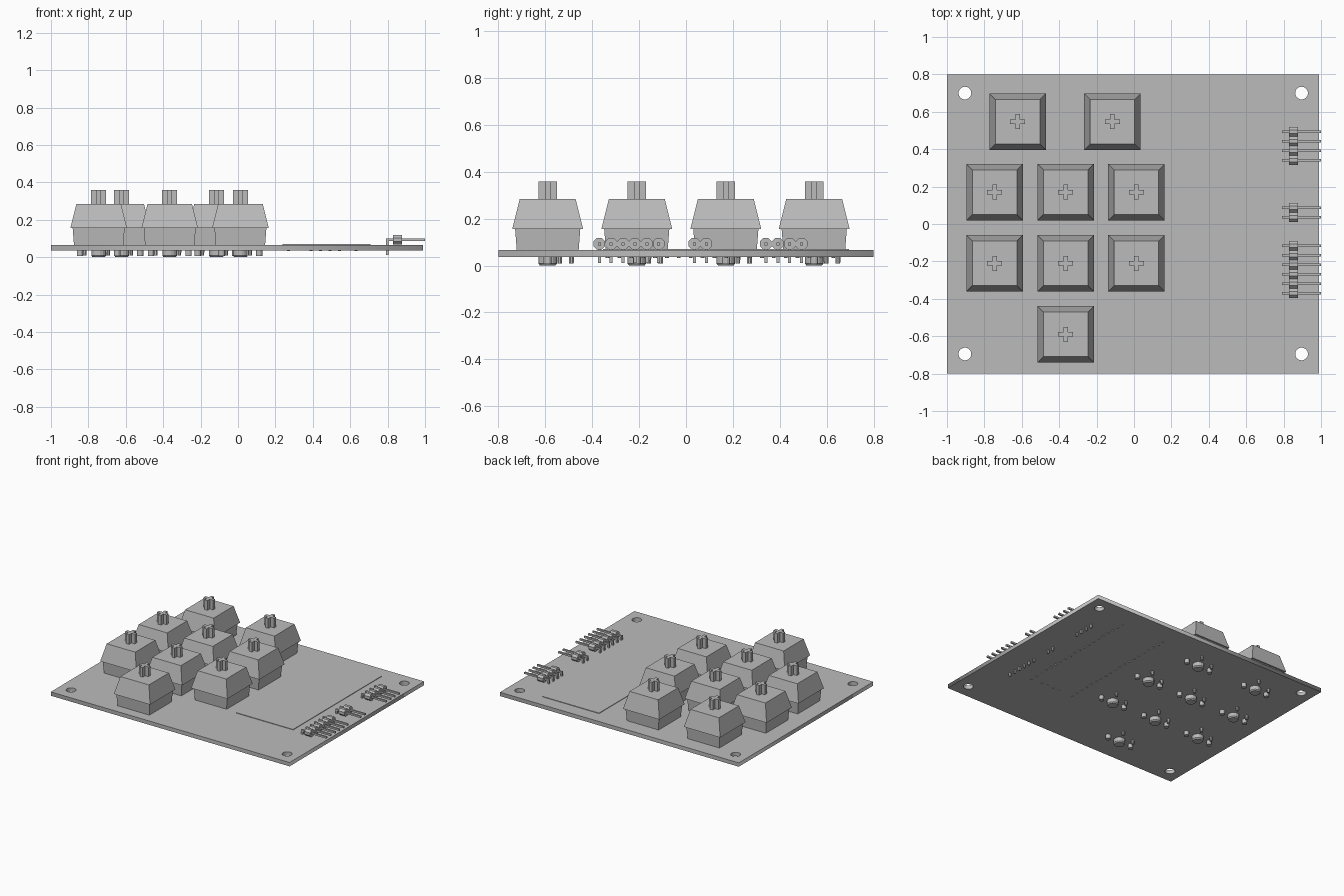
import bpy
import bmesh
from math import cos, sin, pi
from mathutils import Matrix, Vector

if "Cube" in bpy.data.objects:
    bpy.data.objects.remove(bpy.data.objects["Cube"])

# One plain grey for the whole assembly
grey = bpy.data.materials.new("plain grey")
grey.use_nodes = True
GREY = (0.5, 0.5, 0.5, 1)
grey.diffuse_color = GREY
grey.node_tree.nodes["Principled BSDF"].inputs["Base Color"].default_value = GREY

BOTTOM, TOP = 0.037, 0.066   # board faces
PITCH = 0.0507               # pin spacing


def loft(bm, sections, sides, centre=(0, 0)):
    """Stack regular polygons given as (z, width across flats) and close the ends."""
    rings = []
    for z, width in sections:
        r = width / 2 / cos(pi / sides)
        angles = [2 * pi * (i + 0.5) / sides for i in range(sides)]
        rings.append([bm.verts.new((centre[0] + r * cos(a), centre[1] + r * sin(a), z))
                      for a in angles])
    for low, high in zip(rings, rings[1:]):
        for i in range(sides):
            j = (i + 1) % sides
            bm.faces.new((low[i], low[j], high[j], high[i]))
    bm.faces.new(rings[0][::-1])
    bm.faces.new(rings[-1])
    return [v for ring in rings for v in ring]


def box(bm, low, high):
    low, high = Vector(low), Vector(high)
    size = high - low
    bmesh.ops.create_cube(bm, size=1, matrix=Matrix.Translation((low + high) / 2)
                          @ Matrix.Diagonal((*size, 1)))


def mesh_from(bm, name):
    mesh = bpy.data.meshes.new(name)
    bmesh.ops.recalc_face_normals(bm, faces=bm.faces)
    bm.to_mesh(mesh)
    bm.free()
    mesh.materials.append(grey)
    return mesh


def place(mesh, name, location=(0, 0, 0)):
    obj = bpy.data.objects.new(name, mesh)
    obj.location = location
    bpy.context.collection.objects.link(obj)
    return obj


# Circuit board: flat outline with four mounting holes, given thickness
outline = bpy.data.curves.new("circuit_board", "CURVE")
outline.dimensions = "2D"
outline.fill_mode = "BOTH"
outline.extrude = (TOP - BOTTOM) / 2


def add_loop(points):
    spline = outline.splines.new("POLY")
    spline.points.add(len(points) - 1)
    for point, (x, y) in zip(spline.points, points):
        point.co = (x, y, 0, 1)
    spline.use_cyclic_u = True


add_loop([(-1, -0.8), (0.99, -0.8), (0.99, 0.8), (-1, 0.8)])
for hx in (-0.904, 0.896):
    for hy in (-0.695, 0.7):
        add_loop([(hx + 0.034 * cos(pi * i / 12), hy + 0.034 * sin(pi * i / 12))
                  for i in range(24)])
board = place(outline, "circuit_board", (0, 0, (TOP + BOTTOM) / 2))
bpy.context.view_layer.objects.active = board
board.select_set(True)
bpy.ops.object.convert(target="MESH")
board = bpy.context.view_layer.objects.active
board.data.materials.clear()
board.data.materials.append(grey)

# Key switch parts, modelled once around the switch centre
bm = bmesh.new()
loft(bm, [(TOP, 0.264), (0.157, 0.278)], 4)
lower_housing = mesh_from(bm, "lower_housing")

bm = bmesh.new()
loft(bm, [(0.157, 0.302), (0.285, 0.238)], 4)
upper_housing = mesh_from(bm, "upper_housing")

# Plus-shaped stem as one clean extrusion
bm = bmesh.new()
a, b = 0.04, 0.012
plus = [(a, -b), (a, b), (b, b), (b, a), (-b, a), (-b, b),
        (-a, b), (-a, -b), (-b, -b), (-b, -a), (b, -a), (b, -b)]
base = bm.faces.new([bm.verts.new((x, y, 0.284)) for x, y in plus])
raised = bmesh.ops.extrude_face_region(bm, geom=[base])["geom"]
bmesh.ops.translate(bm, vec=(0, 0, 0.074),
                    verts=[g for g in raised if isinstance(g, bmesh.types.BMVert)])
stem = mesh_from(bm, "switch_stem")

# Centre post, two locating pegs and two contact pins under the board
bm = bmesh.new()
loft(bm, [(0, 0.066), (0.008, 0.078), (TOP, 0.078)], 16)
for x in (-0.1, 0.1):
    loft(bm, [(0.006, 0.034), (TOP, 0.034)], 12, (x, 0))
for spot in ((-0.076, 0.051), (0.051, 0.101)):
    loft(bm, [(0.01, 0.02), (TOP, 0.024)], 8, spot)
legs = mesh_from(bm, "switch_legs")

columns = (-0.745, -0.365, 0.013)
switches = [(-0.622, 0.547), (-0.115, 0.547), (columns[1], -0.59)]
switches += [(x, y) for y in (0.17, -0.21) for x in columns]
for x, y in switches:
    for mesh in (lower_housing, upper_housing, stem, legs):
        place(mesh, mesh.name, (x, y, 0))

# Right-angle pin header: octagonal body with a bent square pin
PIN_Z = 0.093
bm = bmesh.new()
body = loft(bm, [(0.83, 0.05), (0.878, 0.05)], 8)
bmesh.ops.transform(bm, verts=body, matrix=Matrix.Translation((0, 0, PIN_Z))
                    @ Matrix.Rotation(pi / 2, 4, "Y"))
header_body = mesh_from(bm, "header_body")

bm = bmesh.new()
h = 0.0064
box(bm, (0.797 - h, -h, PIN_Z - h), (1, h, PIN_Z + h))
box(bm, (0.797 - h, -h, 0.011), (0.797 + h, h, PIN_Z - h))
header_pin = mesh_from(bm, "header_pin")

for start, count in ((-0.37, 6), (0.036, 2), (0.341, 4)):
    for i in range(count):
        for mesh in (header_body, header_pin):
            place(mesh, mesh.name, (0, start + i * PITCH, 0))

# Thin controller plate lying on the board
bm = bmesh.new()
box(bm, (0.238, -0.355, TOP - 0.002), (0.708, 0.695, TOP + 0.004))
place(mesh_from(bm, "controller_plate"), "controller_plate")

# Solder points below the controller: two long rows and one short one
bm = bmesh.new()
spots = [(x, -0.335 + i * PITCH) for x in (0.27, 0.63) for i in range(20)]
spots += [(0.39 + i * PITCH, -0.335) for i in range(4)]
for spot in spots:
    loft(bm, [(0.032, 0.016), (BOTTOM + 0.002, 0.016)], 8, spot)
place(mesh_from(bm, "solder_points"), "solder_points")
